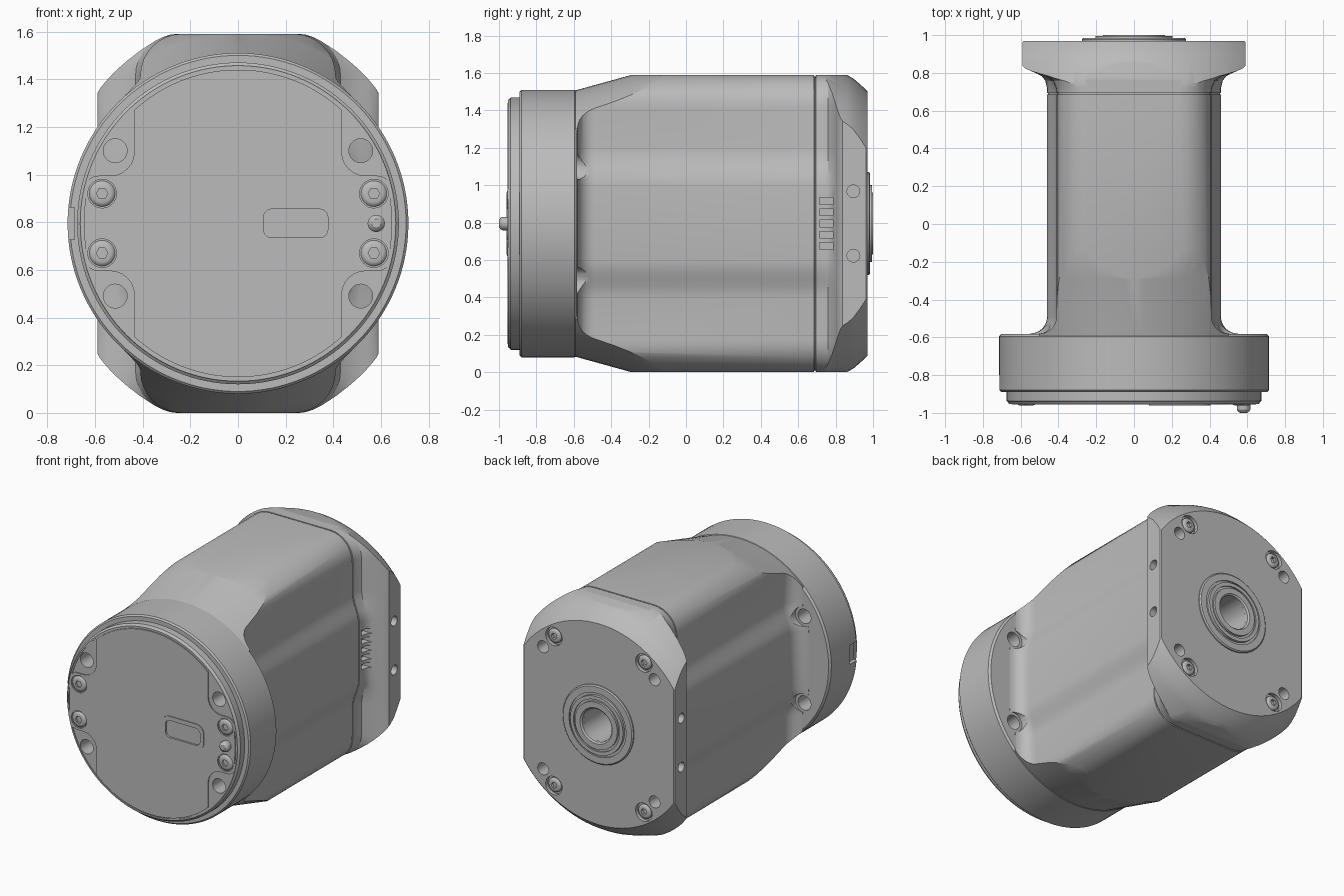
import bpy, bmesh, math
from mathutils import Matrix, Vector

if "Cube" in bpy.data.objects:
    bpy.data.objects.remove(bpy.data.objects["Cube"], do_unlink=True)

CZ = 0.795  # height of the main axis, which runs along y

grey = bpy.data.materials.new("satin_grey")
grey.use_nodes = True
grey.diffuse_color = (0.5, 0.5, 0.5, 1)
grey.node_tree.nodes["Principled BSDF"].inputs["Base Color"].default_value = (0.5, 0.5, 0.5, 1)


def loft(name, rings, closed=False, matrix=None):
    """Skin a list of equal point rings; cap the ends unless closed."""
    bm = bmesh.new()
    rows = [[bm.verts.new(p) for p in ring] for ring in rings]
    n = len(rows[0])
    pairs = list(zip(rows, rows[1:])) + ([(rows[-1], rows[0])] if closed else [])
    for a, b in pairs:
        for i in range(n):
            j = (i + 1) % n
            bm.faces.new((a[i], a[j], b[j], b[i]))
    if not closed:
        bm.faces.new(rows[0])
        bm.faces.new(rows[-1])
    bmesh.ops.recalc_face_normals(bm, faces=bm.faces)
    if matrix:
        bm.transform(matrix)
    mesh = bpy.data.meshes.new(name)
    bm.to_mesh(mesh)
    bm.free()
    mesh.materials.append(grey)
    obj = bpy.data.objects.new(name, mesh)
    bpy.context.collection.objects.link(obj)
    return obj


def lathe(name, profile, x=0, dz=0, seg=32, closed=False, matrix=None):
    """Revolve (radius, y) points around an axis parallel to y."""
    rings = []
    for r, y in profile:
        angles = [2 * math.pi * i / seg for i in range(seg)]
        rings.append([(x + r * math.cos(a), y, CZ + dz + r * math.sin(a)) for a in angles])
    return loft(name, rings, closed, matrix)


def prism(name, outline, y0, y1):
    return loft(name, [[(x, y, CZ + z) for x, z in outline] for y in (y0, y1)])


def box(x0, x1, y0, y1, z0, z1):
    return prism("cutter", [(x0, z0), (x1, z0), (x1, z1), (x0, z1)], y0, y1)


def mirrored(q):
    """Complete a quarter outline in all four quadrants."""
    return (q + [(x, -z) for x, z in reversed(q)] + [(-x, -z) for x, z in q]
            + [(-x, z) for x, z in reversed(q)])


def arc(cx, cz, r, a0, a1, steps=8):
    return [(cx + r * math.cos(math.radians(a0 + (a1 - a0) * i / steps)),
             cz + r * math.sin(math.radians(a0 + (a1 - a0) * i / steps))) for i in range(steps + 1)]


def rounded(cx, w, h, r):
    q = arc(w - r, h - r, r, 90, 0, 6)
    return [(cx + x, z) for x, z in mirrored(q)]


def boolean(obj, cutters, operation="DIFFERENCE"):
    for c in cutters:
        m = obj.modifiers.new("cut", "BOOLEAN")
        m.operation, m.object, m.solver = operation, c, "EXACT"
        bpy.context.view_layer.objects.active = obj
        bpy.ops.object.modifier_apply(modifier=m.name)
        bpy.data.objects.remove(c, do_unlink=True)


def section(y, mid, shoulder, inset=0):
    """Body section: rounded top corners and a soft bulge on the flanks."""
    q = arc(shoulder - 0.175, 0.62, 0.175, 90, 0)
    for i in range(7):
        t = i / 6
        q.append((shoulder + (mid - shoulder) * t * t * (3 - 2 * t), 0.4 - 0.2 * t))
    k = 1 - inset
    return [(x * k, y, CZ + z * k) for x, z in mirrored(q)]


SIGNS = [(sx, sz) for sx in (-1, 1) for sz in (-1, 1)]

# Motor body: flared front, seam groove, wide rear flange
R = 0.09
stations = [(-0.6, 0.46 + R, 0.41 + R)]
for a in range(90, -1, -15):
    f = R * (1 - math.cos(math.radians(a)))
    stations.append((-0.58 + R - R * math.sin(math.radians(a)), 0.46 + f, 0.41 + f))
stations += [(0.685, 0.46, 0.41), (0.686, 0.46, 0.41, 0.012), (0.693, 0.46, 0.41, 0.012),
             (0.694, 0.46, 0.41), (0.72, 0.461, 0.413), (0.76, 0.47, 0.43), (0.782, 0.488, 0.465),
             (0.797, 0.515, 0.505), (0.812, 0.55, 0.55), (0.826, 0.58, 0.58), (0.838, 0.59, 0.59),
             (0.963, 0.59, 0.59), (0.97, 0.583, 0.583)]
body = loft("motor_body", [section(*s) for s in stations])
envelope = lathe("cutter", [(0.708, -0.61), (0.715, -0.58), (0.795, -0.29), (0.862, -0.05),
                            (0.95, 0), (0.95, 0.64), (0.862, 0.7), (0.795, 0.86), (0.775, 0.895),
                            (0.745, 0.93), (0.718, 0.96), (0.705, 0.972)], seg=96)
boolean(body, [envelope], "INTERSECT")

# Body holes: bore, flange face, flange edge, bolt pockets, vents
cuts = [lathe("cutter", [(0.115, 0.7), (0.115, 1.1)], seg=48)]
for sx, sz in SIGNS:
    cuts.append(lathe("cutter", [(0.064, 0.945), (0.064, 1.1)], sx * 0.35, sz * 0.525))
    cuts.append(lathe("cutter", [(0.042, 0.85), (0.042, 1.1)], sx * 0.434, sz * 0.43))
    cuts.append(lathe("cutter", [(0.07, -0.7), (0.07, -0.43)], sx * 0.515, sz * 0.305))
    turn = Matrix.Translation((sx * 0.59, 0.895, CZ + sz * 0.172)) @ Matrix.Rotation(math.pi / 2, 4, "Z") \
        @ Matrix.Translation((0, 0, -CZ))
    cuts.append(lathe("cutter", [(0.034, -0.07), (0.034, 0.07)], seg=24, matrix=turn))
for sx in (-1, 1):
    for i in range(5):
        z = (i - 2) * 0.06
        x0, x1 = sorted((sx * 0.425, sx * 0.56))
        cuts.append(box(x0, x1, 0.715, 0.785, z - 0.018, z + 0.018))
boolean(body, cuts)

# Front housing ring
housing = lathe("front_housing", [(0.663, -0.947), (0.675, -0.937), (0.675, -0.89), (0.705, -0.89),
                                  (0.715, -0.88), (0.715, -0.595), (0.703, -0.582)], seg=128)
cuts = [box(-0.8, -0.685, -0.95, -0.8, -0.067, 0.067)]
for sx, sz in SIGNS:
    cuts.append(lathe("cutter", [(0.05, -1.1), (0.05, -0.5)], sx * 0.515, sz * 0.305))
boolean(housing, cuts)

# Slim lip around the cover
lip = lathe("front_lip", [(0.652, -0.94), (0.652, -0.953), (0.662, -0.953), (0.666, -0.94)],
            seg=128, closed=True)

# Front cover with side lobes
edge = math.degrees(math.acos(0.435 / 0.645))
q = arc(0, 0, 0.645, 88, edge, 16)
q += arc(0.535, 0.30, 0.10, 180, 270, 6) + arc(0.585, 0.14, 0.06, 90, 25, 4) + [(0.645, 0.02)]
cover = prism("front_cover", mirrored(q), -0.955, -0.93)
boolean(cover, [lathe("cutter", [(0.06, -1), (0.06, -0.938)], sx * 0.57, sz * 0.125)
                for sx, sz in SIGNS])

# Connector frame with recessed socket
frame = prism("connector_frame", rounded(0.242, 0.163, 0.09, 0.06), -0.961, -0.94)
socket = prism("cutter", rounded(0.242, 0.135, 0.06, 0.035), -1, -0.925)
boolean(frame, [socket])
boolean(cover, [prism("cutter", rounded(0.242, 0.135, 0.06, 0.035), -1, -0.935)])

# Indicator pin
pin = lathe("indicator_pin", [(0.036, -0.94), (0.036, -0.982), (0.03, -0.992), (0.018, -1.0)], 0.58, 0)


# Socket head screws on both ends
def screw(name, x, dz, r, base, top):
    d = 1 if top > base else -1
    s = lathe(name, [(r, base), (r, top - d * 0.012), (r * 0.88, top - d * 0.004), (r * 0.7, top)], x, dz)
    boolean(s, [lathe("cutter", [(r * 0.45, top - d * 0.02), (r * 0.45, top + d * 0.1)], x, dz, seg=6)])
    return s


screws = []
for sx, sz in SIGNS:
    screws.append(screw("front_screw", sx * 0.57, sz * 0.125, 0.054, -0.92, -0.96))
    screws.append(screw("rear_screw", sx * 0.35, sz * 0.525, 0.05, 0.93, 0.968))

# Rear bearing boss with stepped rings
boss = lathe("rear_bearing", [(0.115, 0.95), (0.115, 0.99), (0.125, 1.0), (0.165, 1.0), (0.165, 0.985),
                              (0.18, 0.985), (0.18, 0.995), (0.205, 0.995), (0.205, 0.976),
                              (0.222, 0.976), (0.222, 0.985), (0.267, 0.985), (0.275, 0.978),
                              (0.275, 0.95)], seg=64, closed=True)

# Smooth shading with sharp edges kept
bpy.ops.object.select_all(action="DESELECT")
for o in [body, housing, lip, cover, frame, pin, boss] + screws:
    o.select_set(True)
bpy.context.view_layer.objects.active = body
bpy.ops.object.shade_smooth_by_angle(angle=math.radians(30))
